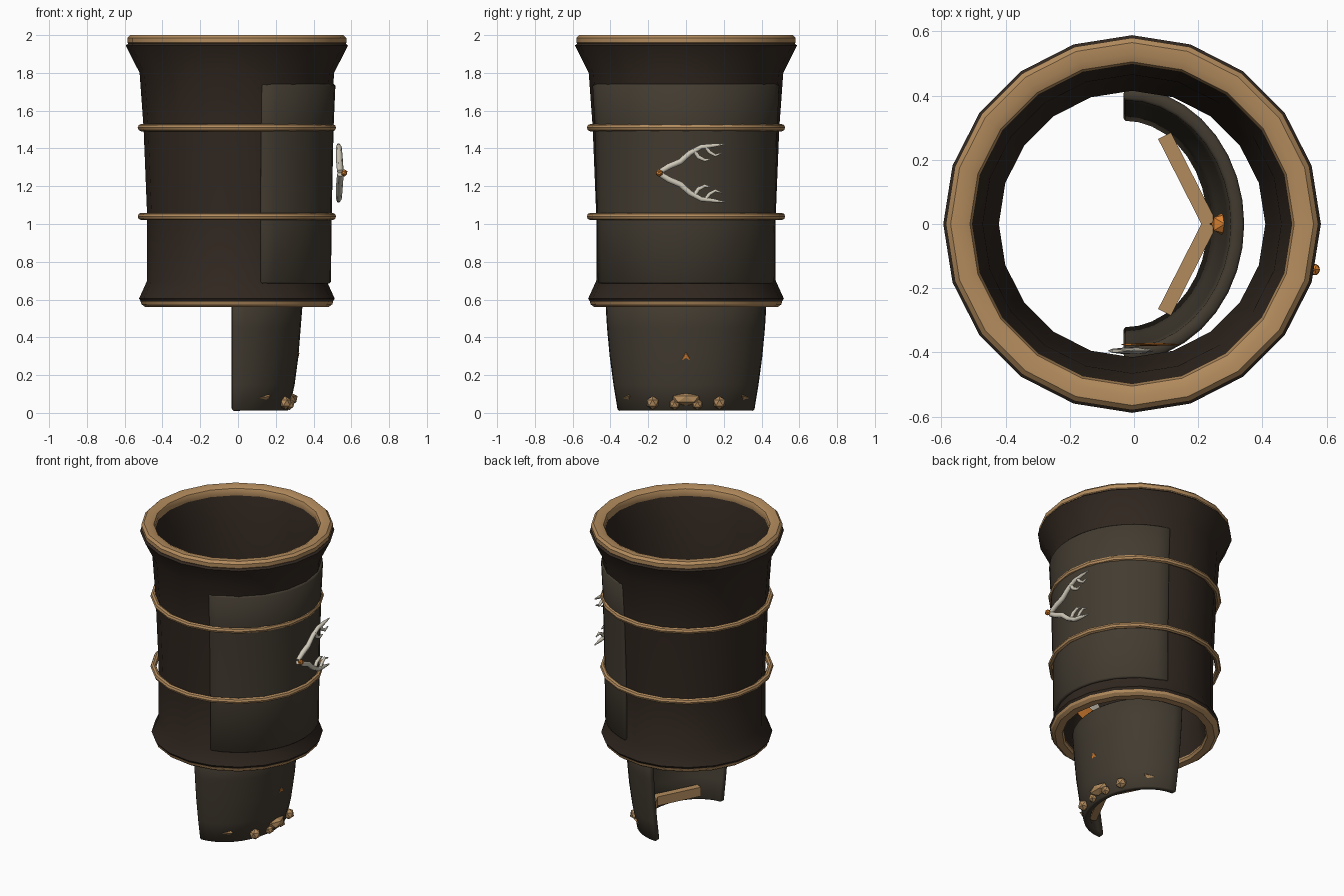
import bpy, bmesh
from math import sin, cos, pi, radians
from mathutils import Vector, Matrix

if "Cube" in bpy.data.objects:
    bpy.data.objects.remove(bpy.data.objects["Cube"])


def mat(name, rgb):
    m = bpy.data.materials.new(name)
    m.diffuse_color = (*rgb, 1)
    m.use_nodes = True
    m.node_tree.nodes["Principled BSDF"].inputs["Base Color"].default_value = m.diffuse_color
    return m


LEATHER = mat("dark_leather", (0.03, 0.02, 0.014))
PLATE = mat("plate_leather", (0.055, 0.044, 0.03))
GOLD = mat("gold", (0.45, 0.26, 0.11))
BONE = mat("bone", (0.62, 0.58, 0.48))
AMBER = mat("amber", (0.7, 0.22, 0.03))
CX = -0.006  # axis of the cuff


def make(name, bm, material, smooth=True):
    bmesh.ops.recalc_face_normals(bm, faces=bm.faces)
    me = bpy.data.meshes.new(name)
    bm.to_mesh(me)
    bm.free()
    if smooth:
        me.shade_smooth()
        me.set_sharp_from_angle(angle=radians(30))
    me.materials.append(material)
    ob = bpy.data.objects.new(name, me)
    bpy.context.collection.objects.link(ob)
    return ob


def lathe(name, profile, material, n=20):
    """Spin a closed (radius, z) profile round the cuff axis."""
    bm = bmesh.new()
    loops = [[bm.verts.new((CX + r * cos(2 * pi * i / n), r * sin(2 * pi * i / n), z))
              for r, z in profile] for i in range(n)]
    k = len(profile)
    for i in range(n):
        a, b = loops[i], loops[(i + 1) % n]
        for j in range(k):
            bm.faces.new((a[j], b[j], b[(j + 1) % k], a[(j + 1) % k]))
    return make(name, bm, material)


def shell(name, rows, half_angle, thick, material, n=18):
    """Curved plate facing +x; rows are (z, centre x, x radius, y radius)."""
    bm = bmesh.new()
    grid = []
    for z, cx, rx, ry in rows:
        angs = [radians(half_angle) * (2 * i / n - 1) for i in range(n + 1)]
        grid.append([bm.verts.new((cx + rx * cos(a), ry * sin(a), z)) for a in angs])
    for lo, hi in zip(grid, grid[1:]):
        for i in range(n):
            bm.faces.new((lo[i], lo[i + 1], hi[i + 1], hi[i]))
    me_ob = make(name, bm, material)
    # make sure the outside is the side away from the axis
    me = me_ob.data
    if sum(p.normal.x for p in me.polygons) < 0:
        me.flip_normals()
    s = me_ob.modifiers.new("thickness", 'SOLIDIFY')
    s.thickness, s.offset = thick, -1
    b = me_ob.modifiers.new("edges", 'BEVEL')
    b.width, b.segments, b.limit_method = 0.008, 1, 'ANGLE'
    b.angle_limit = radians(40)
    return me_ob


def gem(name, loc, scale, material):
    bm = bmesh.new()
    bmesh.ops.create_icosphere(bm, subdivisions=1, radius=1,
                               matrix=Matrix.LocRotScale(Vector(loc), None, Vector(scale)))
    return make(name, bm, material, False)


def bar(name, p, q, width, height):
    p, q = Vector(p), Vector(q)
    rot = (q - p).to_track_quat('X', 'Z')
    bm = bmesh.new()
    bmesh.ops.create_cube(bm, size=1, matrix=Matrix.LocRotScale(
        (p + q) / 2, rot, Vector(((q - p).length, width, height))))
    return make(name, bm, GOLD, False)


# flared cuff with open ends
lathe("cuff", [(0.505, 0.585), (0.518, 0.605), (0.475, 0.70), (0.475, 1.04), (0.494, 1.51),
               (0.515, 1.80), (0.588, 1.945), (0.57, 1.96), (0.505, 1.96), (0.465, 1.80),
               (0.445, 1.50), (0.415, 1.04), (0.415, 0.70), (0.44, 0.585)], LEATHER)

# gold rims and hoops
lathe("top_rim", [(0.565, 1.945), (0.58, 1.96), (0.58, 1.985), (0.565, 2.0), (0.53, 2.0),
                  (0.505, 1.99), (0.497, 1.97), (0.50, 1.945)], GOLD)
lathe("bottom_rim", [(0.485, 0.56), (0.505, 0.575), (0.51, 0.59), (0.435, 0.59),
                     (0.43, 0.575), (0.44, 0.56)], GOLD)
for z, label in ((1.51, "upper"), (1.04, "lower")):
    lathe(label + "_hoop", [(0.507 + 0.018 * cos(a * pi / 4), z + 0.019 * sin(a * pi / 4))
                            for a in range(8)], GOLD)

# outer arm plate
shell("arm_plate", [(0.685, CX, 0.498, 0.486), (1.04, CX, 0.502, 0.49),
                    (1.51, CX, 0.512, 0.502), (1.74, CX, 0.522, 0.515)], 75, 0.025, PLATE)

# back-of-hand plate
shell("hand_plate", [(0.01, -0.03, 0.298, 0.362), (0.15, -0.03, 0.33, 0.385),
                     (0.30, -0.03, 0.35, 0.405), (0.45, -0.03, 0.362, 0.419),
                     (0.60, -0.03, 0.374, 0.428)], 90, 0.042, PLATE)

# inner knuckle bars, studs and spikes
for s, side in ((1, "left"), (-1, "right")):
    bar(side + "_knuckle_bar", (0.095, 0.275 * s, 0.08), (0.235, 0.0, 0.08), 0.045, 0.06)
    gem(side + "_outer_stud", (0.25, 0.177 * s, 0.053), (0.036, 0.036, 0.036), GOLD)
    gem(side + "_inner_stud", (0.272, 0.06 * s, 0.045), (0.03, 0.03, 0.03), GOLD)
    bm = bmesh.new()
    bmesh.ops.create_cone(bm, cap_ends=True, segments=4, radius1=0.03, radius2=0, depth=0.06,
                          matrix=Matrix.Translation((0.148, 0.302 * s, 0.085))
                          @ Matrix.Rotation(radians(80), 4, 'Y'))
    make(side + "_spike", bm, GOLD, False)
gem("centre_stud", (0.278, 0, 0.073), (0.042, 0.08, 0.036), GOLD)

# amber stones
gem("hand_stone", (0.283, 0, 0.30), (0.047, 0.038, 0.036), AMBER)
gem("antler_stone", (0.563, -0.142, 1.27), (0.018, 0.02, 0.02), AMBER)


# antler ornament: points are (y, height above stone, thickness)
def antler(name, sign):
    cu = bpy.data.curves.new(name, 'CURVE')
    cu.dimensions, cu.bevel_depth, cu.bevel_resolution = '3D', 0.018, 1
    cu.use_fill_caps = True
    for pts in ([(-0.14, 0.005, .9), (-0.09, 0.035, 1), (-0.03, 0.06, 1), (0.02, 0.105, .9),
                 (0.08, 0.138, .8), (0.14, 0.145, .65), (0.205, 0.153, .2)],
                [(0.04, 0.125, .7), (0.065, 0.085, .7), (0.10, 0.068, .55), (0.13, 0.075, .2)],
                [(0.10, 0.143, .6), (0.125, 0.11, .6), (0.155, 0.093, .5), (0.19, 0.105, .2)]):
        sp = cu.splines.new('POLY')
        sp.points.add(len(pts) - 1)
        for p, (y, h, r) in zip(sp.points, pts):
            p.co = (0.541 - 0.03 * (y + 0.14), y, 1.27 + sign * h, 1)
            p.radius = r
    cu.materials.append(BONE)
    bpy.context.collection.objects.link(bpy.data.objects.new(name, cu))


antler("upper_antler", 1)
antler("lower_antler", -1)

# slim blade and guard tucked inside the cuff
gem("hidden_blade", (-0.01, -0.395, 0.85), (0.08, 0.012, 0.18), BONE)
gem("hidden_guard", (0.05, -0.375, 0.85), (0.105, 0.005, 0.06), AMBER)
